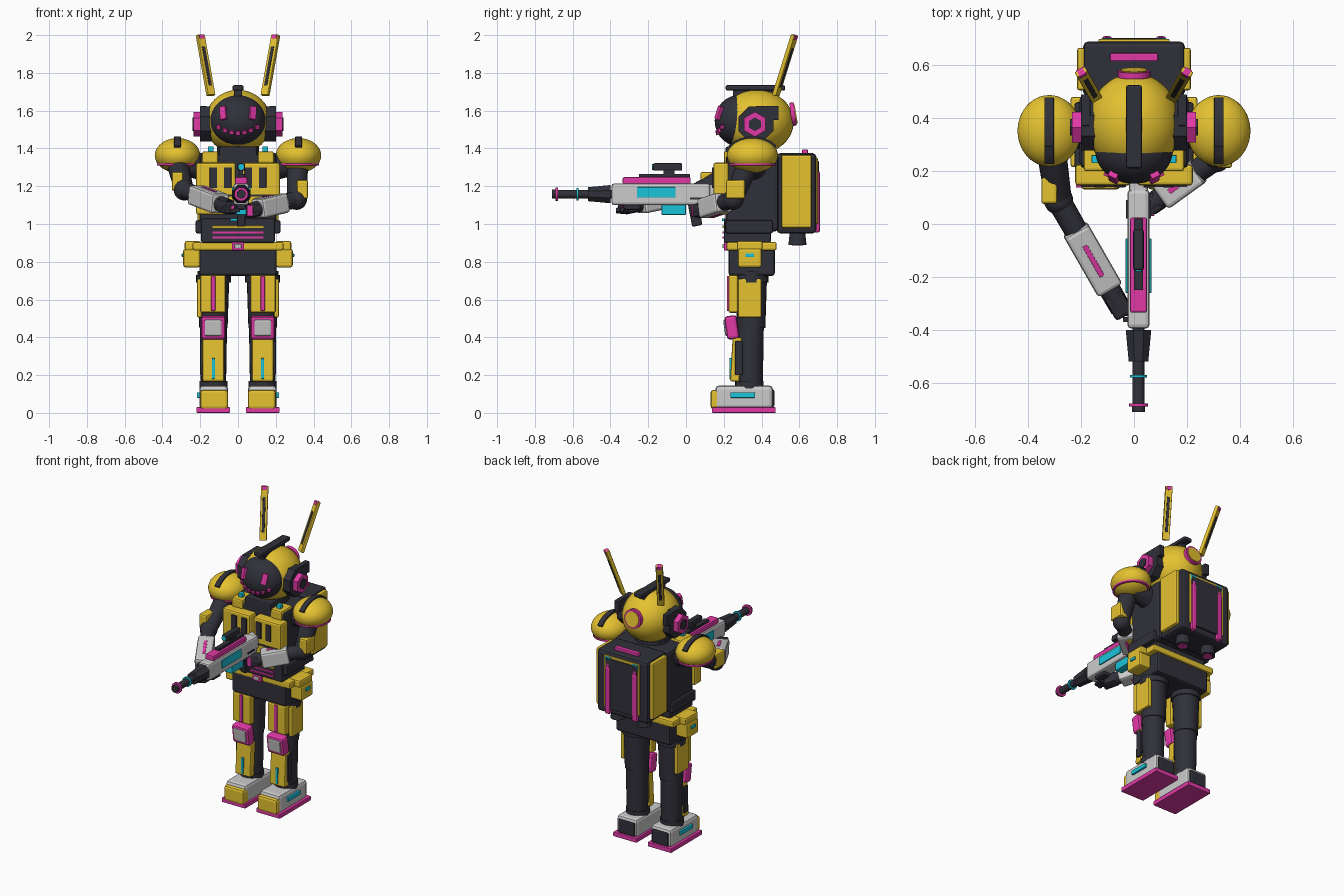
import bpy, bmesh
from math import pi, sqrt, radians, sin, cos
from mathutils import Matrix, Vector, Euler

if "Cube" in bpy.data.objects:
    bpy.data.objects.remove(bpy.data.objects["Cube"])

COL = dict(yellow=(.78, .54, .03), dark=(.03, .03, .042), pink=(.75, .04, .38), cyan=(.01, .55, .70))
MATS = {}
for n, c in COL.items():
    MATS[n] = bpy.data.materials.new(n)
    MATS[n].diffuse_color = (*c, 1)
Y, D, P, C, W = 'yellow', 'dark', 'pink', 'cyan', None


def emit(name, bm, mat, M, mirror=False, smooth=False):
    """Turn a bmesh into one object, or a left/right pair."""
    bm.transform(M)
    for side in ((1, -1) if mirror else (1,)):
        if side < 0:
            bm.transform(Matrix.Scale(-1, 4, (1, 0, 0)))
            bmesh.ops.reverse_faces(bm, faces=bm.faces)
        me = bpy.data.meshes.new(name)
        bm.to_mesh(me)
        ob = bpy.data.objects.new(name, me)
        bpy.context.collection.objects.link(ob)
        if mat:
            me.materials.append(MATS[mat])
        if smooth:
            me.shade_smooth()
            me.set_sharp_from_angle(angle=radians(40))
    bm.free()


def cube(size, bev):
    bm = bmesh.new()
    bmesh.ops.create_cube(bm, size=1, matrix=Matrix.Diagonal((*size, 1)))
    if bev:
        bmesh.ops.bevel(bm, geom=bm.edges[:], offset=min(bev, min(size) * .3), segments=2, profile=.5, affect='EDGES')
    return bm


def box(name, x, y, z, mat, bev=.01, mirror=False, rot=(0, 0, 0)):
    """Rounded box given by its x, y and z ranges."""
    r = (x, y, z)
    M = Matrix.Translation([(a + b) / 2 for a, b in r]) @ Euler(rot).to_matrix().to_4x4()
    emit(name, cube([b - a for a, b in r], bev), mat, M, mirror)


def ball(name, c, r, mat, mirror=False):
    bm = bmesh.new()
    bmesh.ops.create_uvsphere(bm, u_segments=40, v_segments=24, radius=1)
    emit(name, bm, mat, Matrix.Translation(c) @ Matrix.Diagonal((*r, 1)), mirror, True)


def along(a, b):
    a, b = Vector(a), Vector(b)
    return Matrix.Translation((a + b) / 2) @ (b - a).to_track_quat('Z', 'Y').to_matrix().to_4x4(), (b - a).length


def rod(name, a, b, r1, mat, r2=None, n=24, mirror=False, spin=0):
    """Cylinder or cone between two points."""
    M, L = along(a, b)
    bm = bmesh.new()
    bmesh.ops.create_cone(bm, cap_ends=True, segments=n, radius1=r1, radius2=r1 if r2 is None else r2, depth=L)
    emit(name, bm, mat, M @ Matrix.Rotation(spin, 4, 'Z'), mirror, n > 8)


def bar(name, a, b, w, t, mat, bev=.008, mirror=False, off=(0, 0, 0)):
    """Rounded bar between two points."""
    M, L = along(a, b)
    emit(name, cube((w, t, L), bev), mat, M @ Matrix.Translation(off), mirror)


# Head, visor and face
ball('head', (0, .375, 1.54), (.175, .195, .17), Y)
vc, vr = Vector((0, .28, 1.547)), (.147, .128, .135)
ball('visor', vc, vr, D)


def face_y(x, z):
    return vc.y - vr[1] * sqrt(1 - (x / vr[0]) ** 2 - ((z - vc.z) / vr[2]) ** 2)


box('eye', (.057, .093), (face_y(.075, 1.585) - .012, face_y(.075, 1.585) + .02), (1.55, 1.622), P, .003, True,
    (-.25, .2, .45))
for i in range(-3, 4):
    x, z = i * .033, 1.483 + .0035 * i * i
    y = face_y(x, z)
    box('smile_block', (x - .012, x + .012), (y - .01, y + .015), (z - .011, z + .011), P, .002, rot=(.3, 0, i * .16))
box('head_crest', (-.03, .03), (.21, .525), (1.706, 1.735), D)
box('crest_base', (-.02, .02), (.25, .48), (1.67, 1.715), D, 0)
rod('head_badge_ring', (0, .555, 1.58), (0, .578, 1.583), .062, P)
rod('head_badge_disc', (0, .565, 1.58), (0, .583, 1.583), .05, Y)

# Ear pods and antennas
rod('ear_pod', (.14, .37, 1.53), (.2, .37, 1.53), .1, D, n=8, mirror=True, spin=pi / 8)
rod('ear_hexagon', (.19, .365, 1.528), (.235, .365, 1.528), .066, P, n=6, mirror=True)
rod('ear_core', (.2, .365, 1.528), (.241, .365, 1.528), .036, D, n=6, mirror=True)
box('ear_fin', (.165, .2), (.37, .49), (1.55, 1.625), D, .005, True)
a, b = Vector((.143, .475, 1.68)), Vector((.2, .575, 2.0))
bar('antenna', a, b, .045, .024, Y, .004, True)
bar('antenna_slot', a.lerp(b, .15), a.lerp(b, .8), .018, .03, D, .002, True)
bar('antenna_tip', a.lerp(b, .93), b, .03, .03, P, .002, True)

# Neck and torso
rod('neck', (0, .36, 1.33), (0, .36, 1.45), .11, D)
box('collar', (-.1, .1), (.21, .42), (1.34, 1.41), D)
box('collar_pad', (.105, .19), (.2, .32), (1.32, 1.385), Y, mirror=True)
box('collar_light', (.13, .16), (.23, .26), (1.37, 1.41), C, .003, True)
box('torso', (-.205, .205), (.21, .49), (.96, 1.37), D, .02)
box('chest_plate', (.012, .222), (.145, .225), (1.05, 1.325), Y, .012, True)
for x in (.035, .11):
    box('chest_slot', (x, x + .04), (.138, .16), (1.19, 1.3), D, .003, True)
box('chest_trim', (.03, .2), (.14, .16), (1.145, 1.155), D, 0, True)
box('abdomen', (-.195, .195), (.2, .45), (.9, 1.03), D)
box('abdomen_guard', (-.225, .225), (.21, .46), (.95, 1.02), D)
for z, m in ((.985, Y), (.955, P), (.928, P)):
    box('abdomen_stripe', (-.135, .135), (.193, .215), (z - .006, z + .006), m, .002)
box('abdomen_light', (-.04, -.005), (.19, .21), (1.015, 1.03), C, .002)

# Pelvis, belt and pouches
box('pelvis', (-.205, .205), (.225, .47), (.725, .875), D, .015)
box('belt', (-.24, .24), (.215, .48), (.86, .905), Y)
box('buckle', (-.033, .033), (.2, .225), (.86, .905), P, .006)
box('buckle_inset', (-.018, .018), (.194, .21), (.872, .893), W, .003)
box('hip_pouch', (.2, .29), (.275, .4), (.77, .87), Y, .012, True)
box('pouch_flap', (.2, .282), (.27, .405), (.86, .91), Y, .01, True)
box('pouch_light', (.28, .298), (.315, .36), (.825, .845), C, .003, True)

# Legs
rod('thigh', (.13, .345, .45), (.13, .345, .75), .075, D, .085, mirror=True)
rod('hip_ring', (.13, .345, .69), (.13, .345, .73), .092, D, mirror=True)
box('thigh_plate', (.065, .2), (.225, .275), (.53, .73), Y, mirror=True)
box('thigh_stripe', (.12, .142), (.217, .235), (.54, .725), P, .003, True)
box('thigh_side_plate', (.19, .217), (.275, .4), (.505, .71), Y, mirror=True)
box('knee_pad', (.067, .195), (.21, .275), (.39, .515), P, .015, True, (.14, 0, 0))
box('knee_inset', (.086, .176), (.202, .23), (.408, .495), W, .008, True, (.14, 0, 0))
rod('calf', (.13, .34, .1), (.13, .34, .46), .066, D, .072, mirror=True)
box('shin_plate', (.073, .188), (.24, .29), (.165, .4), Y, .01, True, (-.06, 0, 0))
box('shin_light', (.122, .138), (.23, .25), (.18, .29), C, .003, True)
box('shin_side', (.185, .2), (.26, .3), (.2, .38), D, .004, True)

# Feet
box('foot', (.052, .205), (.155, .46), (.02, .145), W, .02, True)
box('toe_cap', (.052, .2), (.13, .2), (.02, .122), Y, .015, True)
box('heel', (.065, .19), (.42, .468), (.03, .125), D, .01, True)
box('sole', (.042, .22), (.137, .475), (0, .03), P, .004, True)
box('foot_light', (.2, .218), (.235, .365), (.08, .108), C, .003, True)
rod('ankle', (.13, .335, .13), (.13, .335, .17), .075, D, mirror=True)

# Backpack
box('backpack', (-.192, .192), (.48, .69), (.95, 1.375), D, .02)
box('backpack_side', (.185, .215), (.505, .665), (.98, 1.365), Y, mirror=True)
box('backpack_frame', (-.135, .135), (.68, .698), (1.0, 1.35), Y, .004)
box('backpack_panel', (-.12, .12), (.685, .703), (.99, 1.335), D, .004)
bar('backpack_tube', (.102, .69, .955), (.102, .69, 1.28), .04, .04, P, .012, True)
box('backpack_light', (.08, .125), (.675, .7), (1.31, 1.345), C, .003, True)
box('backpack_handle', (-.09, .09), (.615, .645), (1.365, 1.395), P, .004)
rod('backpack_knob', (.102, .68, 1.27), (.102, .68, 1.3), .025, P, mirror=True)
rod('thruster', (.1, .59, .89), (.1, .59, .96), .048, D, .04, mirror=True)
rod('thruster_glow', (.1, .59, .886), (.1, .59, .9), .03, P, mirror=True)

# Shoulders
rod('shoulder_joint', (.18, .355, 1.3), (.3, .355, 1.33), .07, D, mirror=True)
ball('shoulder', (.32, .352, 1.363), (.12, .135, .092), Y, True)
bm = bmesh.new()
bmesh.ops.create_cone(bm, cap_ends=True, segments=40, radius1=1, radius2=1, depth=1)
emit('shoulder_ring', bm, P, Matrix.Translation((.32, .352, 1.315)) @ Matrix.Diagonal((.109, .122, .012, 1)), True, True)
n = 7
for i in range(n):  # curved strip over each dome
    t = radians(-50 + 100 * i / (n - 1))
    box('shoulder_strip', (.303, .338), (.352 + .137 * sin(t) - .022, .352 + .137 * sin(t) + .022),
        (1.363 + .093 * cos(t) - .007, 1.363 + .093 * cos(t) + .007), D, .002, True, (-t * .75, 0, 0))

# Arms: the one at -x reaches to the fore-end, the other holds the grip
ARMS = [((-.32, .33, 1.32), (-.285, .09, 1.18), (-.05, -.32, 1.09)),
        ((.315, .33, 1.32), (.31, .25, 1.13), (.06, .07, 1.07))]
for sh, el, ha in ARMS:
    s, e, h = map(Vector, (sh, el, ha))
    out = 1 if s.x > 0 else -1
    rod('upper_arm', s, e, .058, D, .05)
    ball('elbow', e, (.055, .055, .055), D)
    pad = s.lerp(e, .85) + Vector((out * .03, 0, .025))
    box('elbow_pad', (pad.x - .03, pad.x + .03), (pad.y - .05, pad.y + .05), (pad.z - .05, pad.z + .05), Y)
    rod('forearm', e, h, .046, D, .04)
    bar('forearm_guard', e.lerp(h, .27), e.lerp(h, .82), .105, .105, W, .014)
    bar('forearm_mark', e.lerp(h, .4), e.lerp(h, .68), .02, .112, P, .002)
    bar('hand', e.lerp(h, .86), e.lerp(h, 1.06), .075, .07, D, .012)
    for k in range(3):
        f = h + (h - e).normalized() * .02 + Vector((0, (k - 1) * .024, -.02))
        bar('finger', f, f + Vector((-out * .05, 0, .01)), .02, .022, D, .005)
box('thumb', (-.06, -.02), (-.345, -.31), (1.07, 1.1), P, .005)

# Blaster
gx, gz = .017, 1.158
box('gun_body', (gx - .042, gx + .042), (-.395, .13), (1.1, 1.215), W, .015)
box('gun_stock', (gx - .036, gx + .036), (.1, .175), (1.12, 1.21), W, .012)
box('gun_top', (gx - .032, gx + .032), (-.335, .025), (1.21, 1.248), P, .008)
box('scope_rail', (gx - .017, gx + .017), (-.25, .02), (1.245, 1.265), D, .003)
box('scope_mount', (gx - .01, gx + .01), (-.12, -.06), (1.26, 1.29), D, 0)
box('scope', (gx - .02, gx + .02), (-.175, -.02), (1.282, 1.322), D, .008)
rod('scope_lens', (gx, -.179, 1.302), (gx, -.17, 1.302), .016, C)
for s in (-1, 1):
    x = gx + s * .043
    box('gun_light', (x - .006, x + .006), (-.26, -.055), (1.14, 1.195), C, .003)
    box('gun_vent', (x - .004, x + .004), (.02, .09), (1.13, 1.14), D, 0)
box('magazine', (gx - .028, gx + .028), (-.13, 0), (1.048, 1.11), C, .006)
box('fore_grip', (gx - .025, gx + .025), (-.33, -.24), (1.075, 1.11), D)
bar('pistol_grip', (gx, .035, 1.12), (gx, .06, .99), .045, .055, D)
box('gun_rear_trim', (gx + .03, gx + .06), (.03, .06), (1.04, 1.1), P, .004)
rod('gun_collar', (gx, -.4, gz), (gx, -.52, gz), .052, D, .04, n=8, spin=pi / 8)
rod('barrel', (gx, -.39, gz), (gx, -.705, gz), .023, D)
rod('barrel_light', (gx, -.57, gz), (gx, -.58, gz), .033, C)
rod('muzzle_ring', (gx, -.678, gz), (gx, -.69, gz), .036, P)
rod('muzzle_tip', (gx, -.69, gz), (gx, -.71, gz), .024, D)

for m in bpy.data.materials:
    if m.users and not m.is_grease_pencil:
        m.use_nodes = True
        m.node_tree.nodes["Principled BSDF"].inputs["Base Color"].default_value = m.diffuse_color
